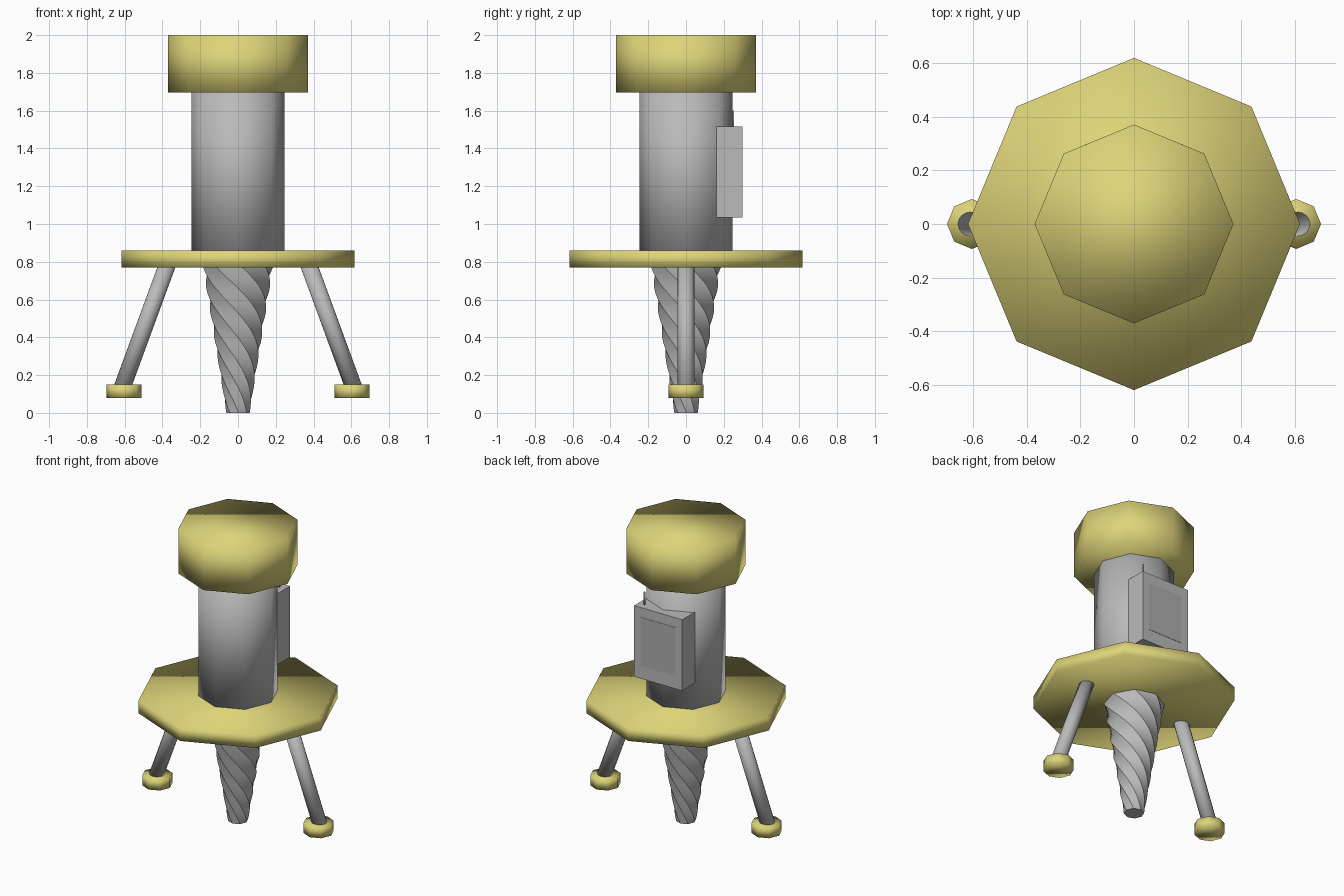
import bpy, bmesh, math
from mathutils import Vector

cube = bpy.data.objects.get("Cube")
if cube:
    bpy.data.objects.remove(cube, do_unlink=True)


def material(name, rgb):
    m = bpy.data.materials.new(name)
    m.use_nodes = True
    m.diffuse_color = (*rgb, 1)
    m.node_tree.nodes["Principled BSDF"].inputs["Base Color"].default_value = (*rgb, 1)
    return m


YELLOW = material("pale yellow", (0.73, 0.66, 0.19))
GREY = material("light grey", (0.49, 0.49, 0.49))
PANEL = material("panel grey", (0.42, 0.42, 0.42))


def finish(bm, name, mat, smooth=True):
    bmesh.ops.recalc_face_normals(bm, faces=bm.faces)
    for f in bm.faces:
        f.smooth = smooth
    mesh = bpy.data.meshes.new(name)
    bm.to_mesh(mesh)
    bm.free()
    mesh.materials.append(mat)
    ob = bpy.data.objects.new(name, mesh)
    bpy.context.collection.objects.link(ob)
    return ob


def cylinder(name, mat, radius, start, end, sides=8):
    """Prism between two points, with corners on the axes."""
    start, end = Vector(start), Vector(end)
    axis = end - start
    bm = bmesh.new()
    bmesh.ops.create_cone(bm, cap_ends=True, segments=sides, radius1=radius,
                          radius2=radius, depth=axis.length)
    ob = finish(bm, name, mat)
    ob.location = (start + end) / 2
    ob.rotation_mode = 'QUATERNION'
    ob.rotation_quaternion = Vector((0, 0, 1)).rotation_difference(axis)
    return ob


def box(name, mat, low, high):
    low, high = Vector(low), Vector(high)
    bm = bmesh.new()
    bmesh.ops.create_cube(bm, size=1)
    bmesh.ops.scale(bm, vec=high - low, verts=bm.verts)
    bmesh.ops.translate(bm, vec=(low + high) / 2, verts=bm.verts)
    return finish(bm, name, mat, smooth=False)


# Main column
cylinder("cap", YELLOW, 0.37, (0, 0, 1.695), (0, 0, 2))
cylinder("body", GREY, 0.247, (0, 0, 0.82), (0, 0, 1.75))
cylinder("platform", YELLOW, 0.618, (0, 0, 0.77), (0, 0, 0.86))

# Legs and feet
for side, label in ((1, "left"), (-1, "right")):
    cylinder(label + "_leg", GREY, 0.045, (side * 0.365, 0, 0.81), (side * 0.62, 0, 0.115), 16)
    cylinder(label + "_foot", YELLOW, 0.093, (side * 0.603, 0, 0.08), (side * 0.603, 0, 0.15))

# Control box on the back, with panel and aerial
box("control_box", GREY, (-0.18, 0.157, 1.035), (0.18, 0.298, 1.515))
box("control_panel", PANEL, (-0.13, 0.295, 1.12), (0.13, 0.3, 1.45))
cylinder("aerial", GREY, 0.005, (0.135, 0.25, 1.5), (0.135, 0.25, 1.6))

# Drill: a tapered octagon twisted along its height
SIDES, STEPS, HEIGHT = 8, 64, 0.8
bm = bmesh.new()
rings = []
for i in range(STEPS + 1):
    z = HEIGHT * i / STEPS
    radius = 0.062 + 0.128 * i / STEPS
    twist = -6 * (z - 0.66)
    rings.append([bm.verts.new((radius * math.cos(a), radius * math.sin(a), z))
                  for a in (twist + math.tau * k / SIDES for k in range(SIDES))])
for lower, upper in zip(rings, rings[1:]):
    for k in range(SIDES):
        n = (k + 1) % SIDES
        bm.faces.new((lower[k], lower[n], upper[n], upper[k]))
bm.faces.new(rings[0])
bm.faces.new(rings[-1])
drill = finish(bm, "drill", GREY)
bpy.ops.object.select_all(action='DESELECT')
drill.select_set(True)
bpy.context.view_layer.objects.active = drill
bpy.ops.object.shade_smooth_by_angle(angle=math.radians(30))
